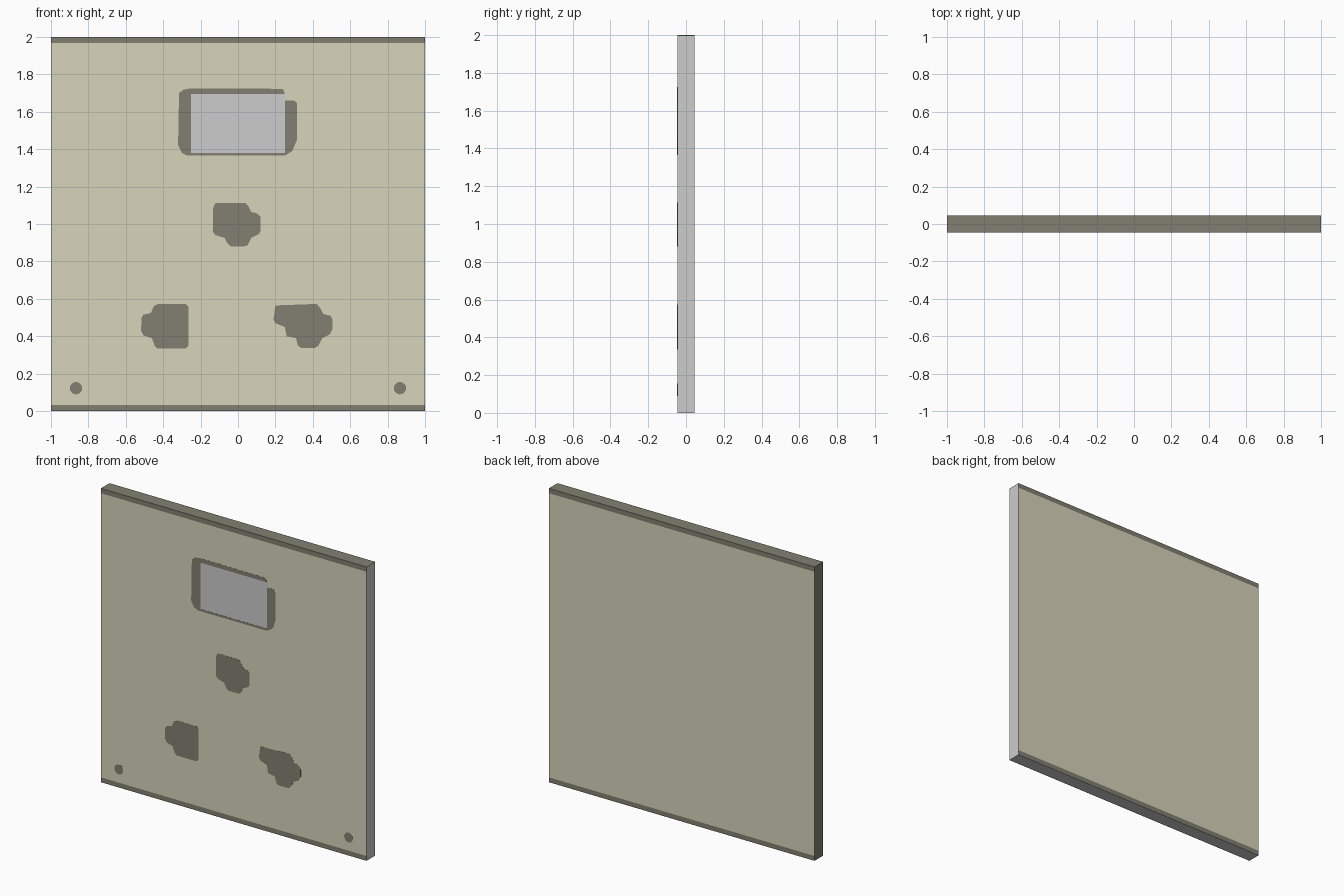
import bpy, bmesh, math

if "Cube" in bpy.data.objects:
    bpy.data.objects.remove(bpy.data.objects["Cube"])

def mat(name, srgb):
    m = bpy.data.materials.new(name)
    lin = [((c / 255 + 0.055) / 1.055) ** 2.4 for c in srgb]
    m.diffuse_color = (*lin, 1)
    m.use_nodes = True
    m.node_tree.nodes["Principled BSDF"].inputs["Base Color"].default_value = m.diffuse_color
    return m

TAN = mat("tan", (215, 211, 186))
DARK = mat("dark olive", (130, 128, 113))
GREY = mat("light grey", (204, 204, 204))
HALF = 0.046   # half the panel thickness
SKIN = 0.001   # paint thickness

def finish(name, bm, mats):
    me = bpy.data.meshes.new(name)
    bm.to_mesh(me)
    bm.free()
    for m in mats:
        me.materials.append(m)
    ob = bpy.data.objects.new(name, me)
    bpy.context.collection.objects.link(ob)
    return ob

def box(x0, x1, y0, y1, z0, z1):
    bm = bmesh.new()
    bmesh.ops.create_cube(bm, size=1)
    for v in bm.verts:
        v.co = (x1 if v.co.x > 0 else x0, y1 if v.co.y > 0 else y0, z1 if v.co.z > 0 else z0)
    return bm

def cut(bm, axis, values):
    for d in values:
        no = [0, 0, 0]
        no[axis] = 1
        bmesh.ops.bisect_plane(bm, geom=bm.verts[:] + bm.edges[:] + bm.faces[:],
                               plane_co=[d * n for n in no], plane_no=no)
    bm.normal_update()

def plate(name, pts, material, depth=0.0006):
    """Thin painted plate lying on the front face, outline in x, z."""
    bm = bmesh.new()
    face = bm.faces.new([bm.verts.new((x, -HALF, z)) for x, z in pts])
    new = bmesh.ops.extrude_face_region(bm, geom=[face])["geom"]
    for v in new:
        if isinstance(v, bmesh.types.BMVert):
            v.co.y -= depth
    bmesh.ops.recalc_face_normals(bm, faces=bm.faces)
    return finish(name, bm, [material])

# solid grey body of the panel
finish("panel_body", box(-1 + SKIN, 1, -HALF + SKIN, HALF - SKIN, 0, 2 - SKIN), [GREY])

# painted skin: tan faces, dark bands and edges, open on the right and below
bm = box(-1, 1, -HALF, HALF, 0, 2)
cut(bm, 2, (0.033, 1.38, 1.695, 1.967))
cut(bm, 0, (-0.25, 0.25))
gone = []
for f in bm.faces:
    n, c = f.normal, f.calc_center_median()
    pane = n.y < -0.5 and abs(c.x) < 0.25 and 1.38 < c.z < 1.695
    if n.x > 0.5 or n.z < -0.5 or pane:
        gone.append(f)
    elif n.x < -0.5 or n.z > 0.5 or c.z < 0.033 or c.z > 1.967:
        f.material_index = 1
bmesh.ops.delete(bm, geom=gone, context='FACES')
finish("painted_skin", bm, [TAN, DARK])

# dark window surround, four strips around the grey opening
plate("surround_left", [
    (-.25, 1.38), (-.25, 1.695), (-.25, 1.725), (-.29, 1.718), (-.315, 1.70),
    (-.32, 1.42), (-.30, 1.38), (-.27, 1.365), (-.25, 1.365)], DARK)
plate("surround_right", [
    (.25, 1.365), (.29, 1.39), (.315, 1.45), (.315, 1.645), (.30, 1.66), (.25, 1.66)], DARK)
plate("surround_top", [(-.25, 1.695), (.25, 1.695), (.24, 1.722), (-.25, 1.725)], DARK)
plate("surround_bottom", [(-.25, 1.365), (.25, 1.365), (.25, 1.38), (-.25, 1.38)], DARK)

# irregular patches
plate("centre_patch", [
    (-.12, 1.113), (.04, 1.113), (.055, 1.095), (.07, 1.065), (.105, 1.055), (.12, 1.04),
    (.12, .96), (.11, .945), (.07, .925), (.05, .885), (.03, .88), (-.04, .88),
    (-.06, .90), (-.07, .925), (-.12, .94), (-.135, .96), (-.132, 1.09)], DARK)
plate("left_patch", [
    (-.43, .573), (-.28, .573), (-.265, .56), (-.265, .35), (-.28, .335),
    (-.43, .335), (-.445, .35), (-.46, .39), (-.505, .405), (-.518, .43),
    (-.515, .50), (-.505, .515), (-.465, .525), (-.45, .56)], DARK)
plate("right_patch", [
    (.20, .565), (.42, .573), (.44, .55), (.455, .52), (.495, .51), (.505, .49), (.505, .44),
    (.49, .41), (.45, .39), (.43, .35), (.41, .337), (.34, .337), (.32, .35),
    (.31, .39), (.26, .40), (.25, .45), (.20, .47), (.19, .49)], DARK)

# round spots near the lower corners
for side, s in (("left", -1), ("right", 1)):
    ring = [(s * .865 + .033 * math.cos(a * math.pi / 10),
             .123 + .033 * math.sin(a * math.pi / 10)) for a in range(20)]
    plate(side + "_spot", ring, DARK)
